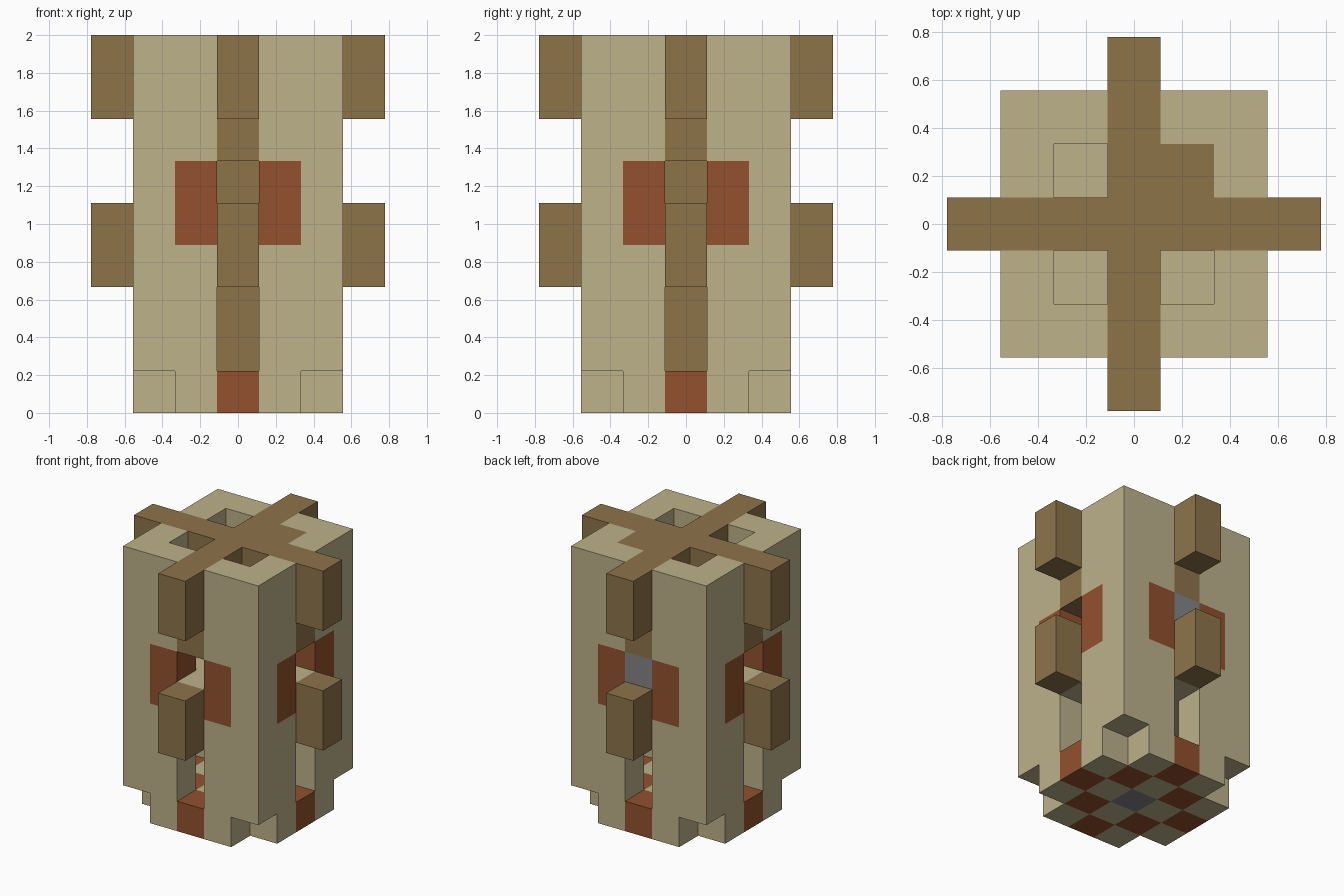
import bpy
import bmesh

cube = bpy.data.objects.get("Cube")
if cube:
    bpy.data.objects.remove(cube, do_unlink=True)

U = 2 / 9  # size of one block


def material(name, rgb):
    lin = [(c / 255 / 12.92) if c < 11 else ((c / 255 + 0.055) / 1.055) ** 2.4 for c in rgb]
    m = bpy.data.materials.new(name)
    m.use_nodes = True
    m.diffuse_color = (*lin, 1)
    m.node_tree.nodes["Principled BSDF"].inputs["Base Color"].default_value = (*lin, 1)
    return m


SAND = material("sand", (189, 178, 139))
WOOD = material("wood", (141, 116, 74))
CLAY = material("red_clay", (146, 81, 45))
STONE = material("grey_stone", (132, 132, 136))


def build(name, mat, boxes):
    """One object from boxes (x0, x1, y0, y1, z0, z1): inclusive block columns, bottom and top levels."""
    bm = bmesh.new()
    for x0, x1, y0, y1, z0, z1 in boxes:
        lo = ((x0 - 0.5) * U, (y0 - 0.5) * U, z0 * U)
        hi = ((x1 + 0.5) * U, (y1 + 0.5) * U, z1 * U)
        for v in bmesh.ops.create_cube(bm, size=1)["verts"]:
            v.co = [l if c < 0 else h for c, l, h in zip(v.co, lo, hi)]
    mesh = bpy.data.meshes.new(name)
    bm.to_mesh(mesh)
    bm.free()
    mesh.materials.append(mat)
    obj = bpy.data.objects.new(name, mesh)
    bpy.context.collection.objects.link(obj)
    return obj


def block(x, y, z0, z1):
    return (x, x, y, y, z0, z1)


SIDES = {"front": (0, -1), "back": (0, 1), "left": (1, 0), "right": (-1, 0)}
SIGNS = [(sx, sy) for sx in (-1, 1) for sy in (-1, 1)]

# Chequered base without its corner blocks
cells = [(x, y) for x in range(-2, 3) for y in range(-2, 3) if abs(x * y) < 4]
build("base_clay_tiles", CLAY,
      [block(x, y, 0, 1) for x, y in cells if (x + y) % 2 == 0 and (x, y) != (0, 0)])
build("base_sand_tiles", SAND, [block(x, y, 0, 1) for x, y in cells if (x + y) % 2])
build("base_centre_stone", STONE, [block(0, 0, 0, 1)])

# Corner walls with clay panels beside each opening
for i, (sx, sy) in enumerate(SIGNS, 1):
    wings = [(sx, 2 * sy), (2 * sx, sy)]
    build(f"corner_wall_{i}", SAND, [block(2 * sx, 2 * sy, 1, 9)]
          + [block(x, y, a, b) for x, y in wings for a, b in ((1, 4), (6, 9))])
    build(f"clay_panels_{i}", CLAY, [block(x, y, 4, 6) for x, y in wings])

# Middle floor reaching out to the four openings
build("middle_floor", SAND, [(-1, 1, -1, 1, 3, 5)]
      + [block(2 * x, 2 * y, 3, 5) for x, y in SIDES.values()])

# Central post and the crossed roof beams
build("central_post", WOOD, [block(0, 0, 1, 3), block(0, 0, 5, 9)])
for side, (dx, dy) in SIDES.items():
    build(f"{side}_roof_beam", WOOD,
          [block(dx * r, dy * r, 6, 9) for r in (1, 2)] + [block(dx * 3, dy * 3, 7, 9)])
    build(f"{side}_lower_beam_end", WOOD, [block(dx * 3, dy * 3, 3, 5)])

# Roof infill and the stone that closes the back window
build("roof_infill", WOOD, [block(1, 1, 8, 9)])
build("back_window_stone", STONE, [block(0, 2, 5, 6)])
